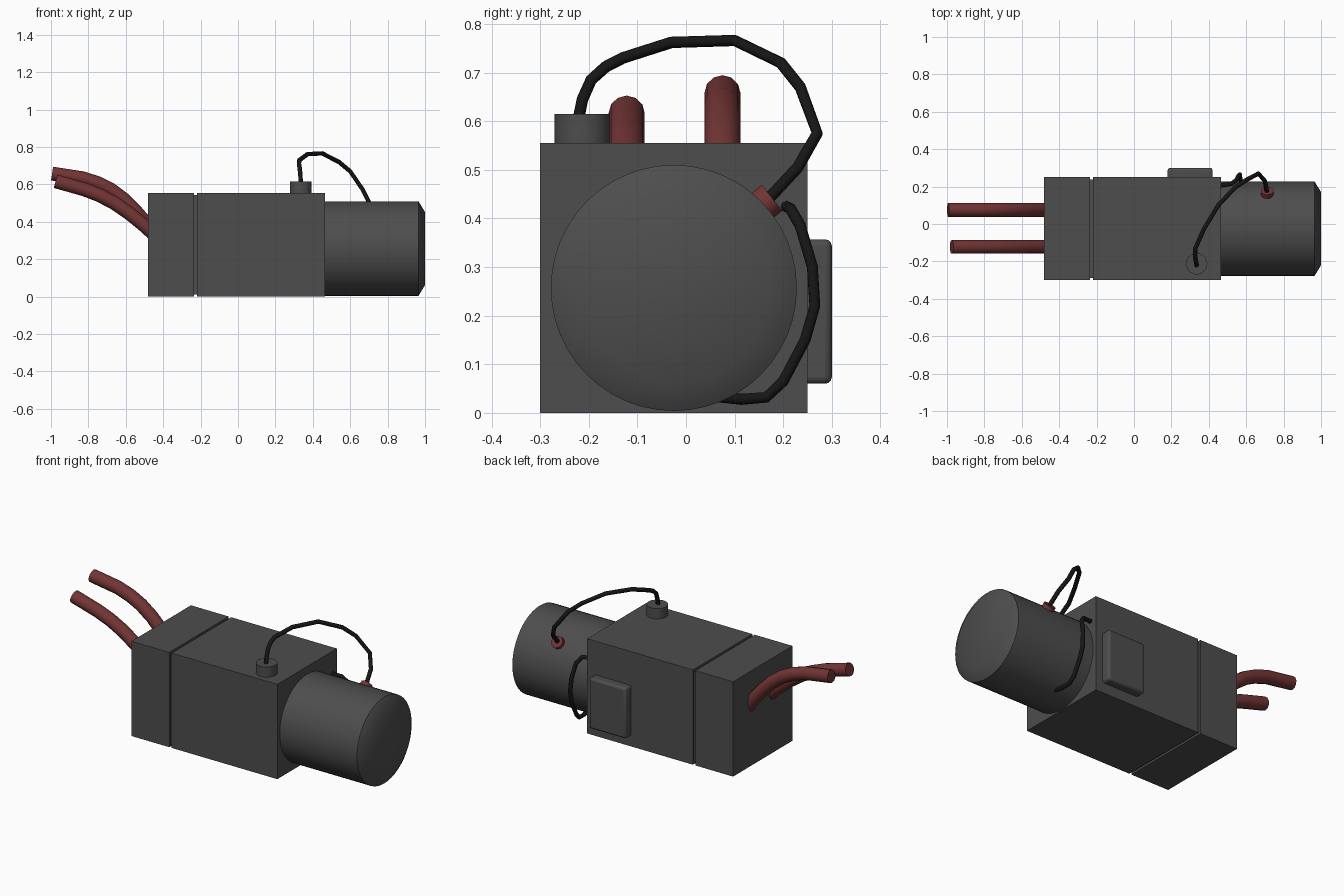
import bpy, bmesh, math
from mathutils import Vector

if "Cube" in bpy.data.objects:
    bpy.data.objects.remove(bpy.data.objects["Cube"])


def material(name, rgb):
    m = bpy.data.materials.new(name)
    m.diffuse_color = (*rgb, 1)
    m.use_nodes = True
    m.node_tree.nodes["Principled BSDF"].inputs["Base Color"].default_value = m.diffuse_color
    return m


GREY = material("dark_grey", (0.075, 0.075, 0.075))
RED = material("dark_red", (0.17, 0.035, 0.035))
BLACK = material("black", (0.008, 0.008, 0.008))


def smooth(ob, angle):
    bpy.ops.object.select_all(action='DESELECT')
    ob.select_set(True)
    bpy.context.view_layer.objects.active = ob
    bpy.ops.object.shade_smooth_by_angle(angle=math.radians(angle))


def box(name, lo, hi, bevel=0):
    lo, hi = Vector(lo), Vector(hi)
    bm = bmesh.new()
    bmesh.ops.create_cube(bm, size=1)
    for v in bm.verts:
        v.co = (lo + hi) / 2 + v.co * (hi - lo)
    me = bpy.data.meshes.new(name)
    bm.to_mesh(me)
    bm.free()
    ob = bpy.data.objects.new(name, me)
    bpy.context.collection.objects.link(ob)
    me.materials.append(GREY)
    if bevel:
        mod = ob.modifiers.new("rounded_edges", 'BEVEL')
        mod.width, mod.segments = bevel, 3
        smooth(ob, 35)
    return ob


def lathe(name, origin, axis, profile, mat, sides=32, angle=35):
    """Capped solid of revolution; profile is (distance along axis, radius)."""
    rot = Vector((0, 0, 1)).rotation_difference(Vector(axis))
    bm = bmesh.new()
    rings = []
    for h, r in profile:
        ring = []
        for i in range(sides):
            a = 2 * math.pi * i / sides
            p = Vector((r * math.cos(a), r * math.sin(a), h))
            ring.append(bm.verts.new(Vector(origin) + rot @ p))
        rings.append(ring)
    for a, b in zip(rings, rings[1:]):
        for i in range(sides):
            j = (i + 1) % sides
            bm.faces.new((a[i], a[j], b[j], b[i]))
    bm.faces.new(rings[0][::-1])
    bm.faces.new(rings[-1])
    me = bpy.data.meshes.new(name)
    bm.to_mesh(me)
    bm.free()
    ob = bpy.data.objects.new(name, me)
    bpy.context.collection.objects.link(ob)
    me.materials.append(mat)
    smooth(ob, angle)


def tube(name, points, radius, mat, res):
    """Round tube swept along a path, converted to a mesh."""
    cu = bpy.data.curves.new(name, 'CURVE')
    cu.dimensions = '3D'
    cu.bevel_depth, cu.bevel_resolution, cu.use_fill_caps = radius, res, True
    sp = cu.splines.new('POLY')
    sp.points.add(len(points) - 1)
    for p, co in zip(sp.points, points):
        p.co = (*co, 1)
    ob = bpy.data.objects.new(name, cu)
    bpy.context.collection.objects.link(ob)
    cu.materials.append(mat)
    bpy.ops.object.select_all(action='DESELECT')
    ob.select_set(True)
    bpy.context.view_layer.objects.active = ob
    bpy.ops.object.convert(target='MESH')
    smooth(bpy.context.object, 50)


# Housing: two blocks separated by a narrow groove
box("rear_housing", (-0.48, -0.30, 0), (-0.235, 0.25, 0.555))
box("main_housing", (-0.22, -0.30, 0), (0.465, 0.25, 0.555))
box("groove_core", (-0.24, -0.288, 0.012), (-0.215, 0.238, 0.543))

# Rounded cover plate on the back
box("side_cover", (0.18, 0.22, 0.06), (0.42, 0.30, 0.357), 0.014)

# Cylindrical motor with chamfered end
lathe("motor", (0.45, -0.025, 0.257), (1, 0, 0),
      [(0, 0.253), (0.515, 0.253), (0.55, 0.195)], GREY, 48, 40)

# Cable sockets
lathe("top_socket", (0.335, -0.213, 0.54), (0, 0, 1),
      [(0, 0.057), (0.075, 0.057)], GREY)
lathe("motor_socket", (0.712, 0.13, 0.405), (0, 0.78, 0.62),
      [(0, 0.034), (0.06, 0.034)], RED, 16)

# Red hoses leaving the rear face
tube("hose_back", [(-0.43, 0.075, 0.31), (-0.49, 0.075, 0.39), (-0.55, 0.075, 0.46),
                   (-0.61, 0.075, 0.52), (-0.68, 0.075, 0.572), (-0.75, 0.075, 0.607),
                   (-0.83, 0.075, 0.633), (-0.994, 0.075, 0.658)], 0.037, RED, 4)
tube("hose_front", [(-0.43, -0.122, 0.315), (-0.50, -0.122, 0.38), (-0.58, -0.122, 0.445),
                    (-0.66, -0.122, 0.50), (-0.74, -0.122, 0.542), (-0.82, -0.122, 0.573),
                    (-0.975, -0.122, 0.617)], 0.037, RED, 4)

# Cable looping from the top socket to the motor
tube("upper_cable", [(0.335, -0.222, 0.60), (0.334, -0.213, 0.645), (0.33, -0.195, 0.685),
                     (0.326, -0.165, 0.712), (0.328, -0.13, 0.73), (0.372, -0.03, 0.762),
                     (0.45, 0.10, 0.766), (0.54, 0.195, 0.72), (0.60, 0.235, 0.67),
                     (0.665, 0.27, 0.575), (0.70, 0.23, 0.505), (0.712, 0.165, 0.435)],
     0.012, BLACK, 2)

# Cable wrapping around the back of the motor
tube("lower_cable", [(0.45, 0.205, 0.425), (0.52, 0.215, 0.42), (0.547, 0.235, 0.385),
                     (0.56, 0.26, 0.30), (0.565, 0.265, 0.22), (0.568, 0.245, 0.15),
                     (0.57, 0.20, 0.065), (0.575, 0.165, 0.032), (0.58, 0.115, 0.028),
                     (0.588, 0.06, 0.034)], 0.012, BLACK, 2)
